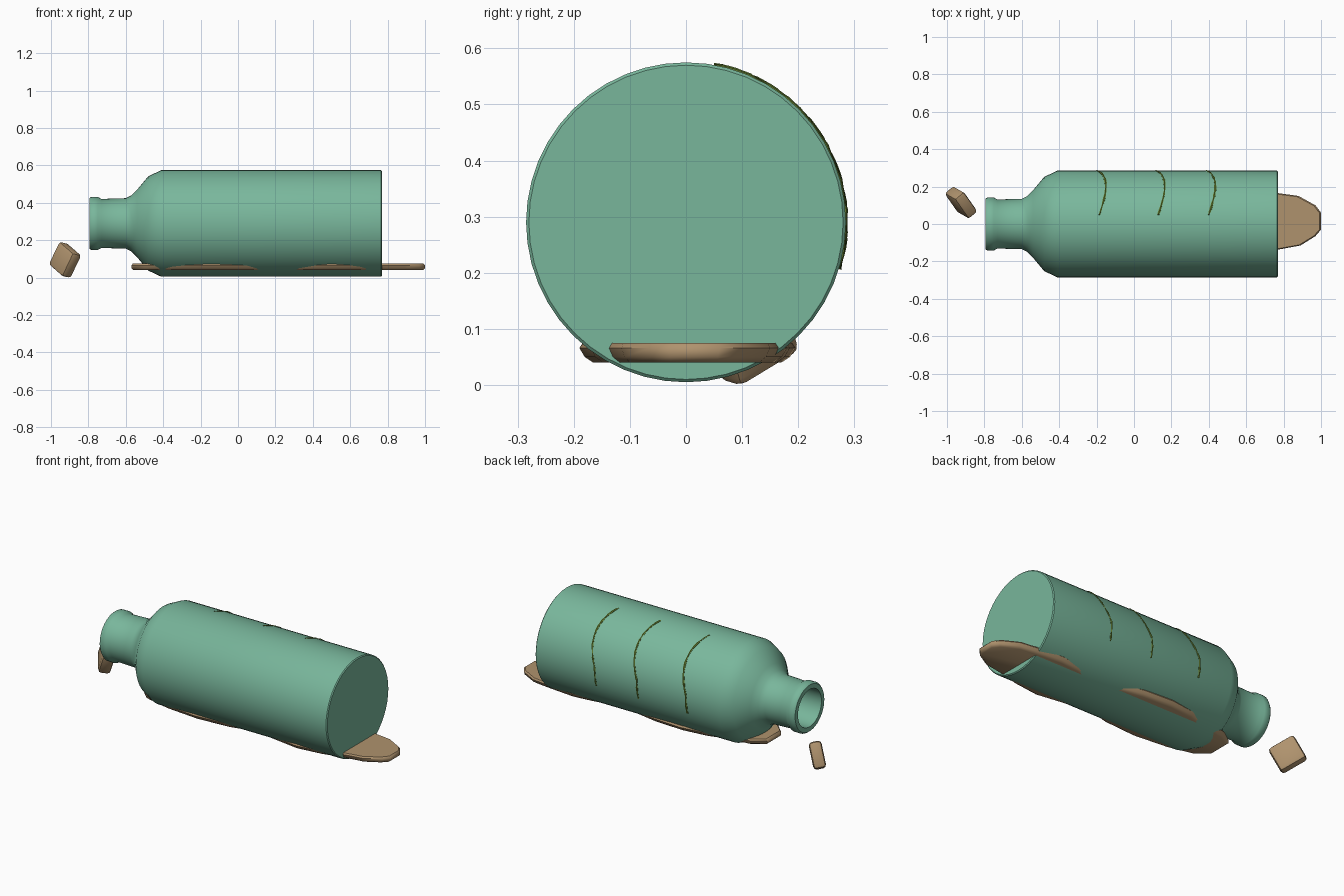
import bpy, bmesh, math, random
from mathutils import Matrix, Vector

random.seed(4)
if "Cube" in bpy.data.objects:
    bpy.data.objects.remove(bpy.data.objects["Cube"], do_unlink=True)

AXIS_Z = 0.29
RADIUS = 0.285


def material(name, rgb):
    mat = bpy.data.materials.new(name)
    mat.use_nodes = True
    mat.diffuse_color = (*rgb, 1)
    mat.node_tree.nodes["Principled BSDF"].inputs["Base Color"].default_value = (*rgb, 1)
    return mat


glass = material("sea green glass", (0.19, 0.47, 0.33))
sand = material("sandy tan", (0.43, 0.29, 0.155))
weed = material("olive green", (0.12, 0.20, 0.03))


def finish(name, bm, mat, angle):
    bmesh.ops.recalc_face_normals(bm, faces=bm.faces[:])
    mesh = bpy.data.meshes.new(name)
    bm.to_mesh(mesh)
    bm.free()
    obj = bpy.data.objects.new(name, mesh)
    bpy.context.collection.objects.link(obj)
    mesh.materials.append(mat)
    bpy.ops.object.select_all(action="DESELECT")
    obj.select_set(True)
    bpy.context.view_layer.objects.active = obj
    bpy.ops.object.shade_smooth_by_angle(angle=math.radians(angle))
    return obj


# Hollow bottle: (x, radius) profile, base to lip and back along the inside
profile = [(0.77, 0), (0.77, 0.28), (0.765, RADIUS), (-0.41, RADIUS),
           (-0.48, 0.252), (-0.54, 0.18), (-0.57, 0.15), (-0.60, 0.135),
           (-0.73, 0.131), (-0.75, 0.142), (-0.785, 0.142), (-0.795, 0.134),
           (-0.795, 0.108), (-0.59, 0.108), (-0.47, 0.23), (-0.40, 0.262),
           (0.74, 0.262), (0.74, 0)]
bm = bmesh.new()
verts = [bm.verts.new((x, 0, AXIS_Z + r)) for x, r in profile]
edges = [bm.edges.new(pair) for pair in zip(verts, verts[1:])]
bmesh.ops.spin(bm, geom=verts + edges, cent=(0, 0, AXIS_Z), axis=(1, 0, 0),
               angle=math.tau, steps=48, use_duplicate=False)
bmesh.ops.remove_doubles(bm, verts=bm.verts[:], dist=0.0005)
finish("bottle", bm, glass, 40)

# Wavy sand bed: outline rings stacked from underside to top
outline = [(1.0, .06), (.97, .10), (.88, .15), (.77, .165), (.62, .18), (.5, .165),
           (.35, .13), (.2, .16), (.08, .185), (-.1, .195), (-.25, .175), (-.36, .14),
           (-.5, .12), (-.57, .07), (-.57, -.06), (-.5, -.13), (-.35, -.17),
           (-.15, -.19), (.05, -.175), (.14, -.15), (.22, -.13), (.32, -.16),
           (.5, -.19), (.65, -.17), (.77, -.137), (.89, -.115), (.97, -.065), (1.0, -.03)]
bm = bmesh.new()
rings = []
for z, sx, sy in [(0.04, 0.985, 0.87), (0.05, 1, 0.95), (0.066, 1, 1), (0.075, 0.99, 0.97)]:
    rings.append([bm.verts.new((0.2 + (x - 0.2) * sx, y * sy, z)) for x, y in outline])
count = len(outline)
for low, high in zip(rings, rings[1:]):
    for i in range(count):
        j = (i + 1) % count
        bm.faces.new((low[i], low[j], high[j], high[i]))
bm.faces.new(rings[0])
bm.faces.new(rings[-1])
finish("sand_bed", bm, sand, 45)

# Loose stopper: tilted block with rounded edges
u = Vector((0.42, -0.24, 0.88)).normalized()
n = Vector((0.75, 0.635, -0.18))
n = (n - u * n.dot(u)).normalized()
v = n.cross(u)
bm = bmesh.new()
bmesh.ops.create_cube(bm, size=1)
bmesh.ops.scale(bm, vec=(0.145, 0.15, 0.068), verts=bm.verts[:])
bmesh.ops.bevel(bm, geom=bm.edges[:], offset=0.018, segments=2, profile=0.5, affect="EDGES")
turn = Matrix((u, v, n)).transposed().to_4x4()
bmesh.ops.transform(bm, matrix=Matrix.Translation((-0.925, 0.115, 0.095)) @ turn,
                    verts=bm.verts[:])
finish("stopper", bm, sand, 35)


# Seaweed strands: knobbly tubes hugging the back of the bottle
def strand(name, x, sides=6, steps=36):
    bm = bmesh.new()
    rings = []
    for i in range(steps + 1):
        t = i / steps
        angle = math.radians(80 - 97 * t)
        outward = Vector((0, math.cos(angle), math.sin(angle)))
        centre = Vector((x + 0.04 * math.sin(math.pi * min(1, t * 1.3)) - 0.015 * t, 0, AXIS_Z))
        centre += outward * (RADIUS - 0.001)
        size = random.uniform(0.004, 0.008)
        ring = []
        for k in range(sides):
            a = math.tau * k / sides
            ring.append(bm.verts.new(centre + size * (outward * math.cos(a) * 0.7
                                                      + Vector((math.sin(a), 0, 0)))))
        rings.append(ring)
    for low, high in zip(rings, rings[1:]):
        for k in range(sides):
            m = (k + 1) % sides
            bm.faces.new((low[k], low[m], high[m], high[k]))
    bm.faces.new(rings[0])
    bm.faces.new(rings[-1])
    finish(name, bm, weed, 40)


for label, x in (("neck", -0.185), ("middle", 0.13), ("base", 0.40)):
    strand(f"seaweed_{label}", x)
